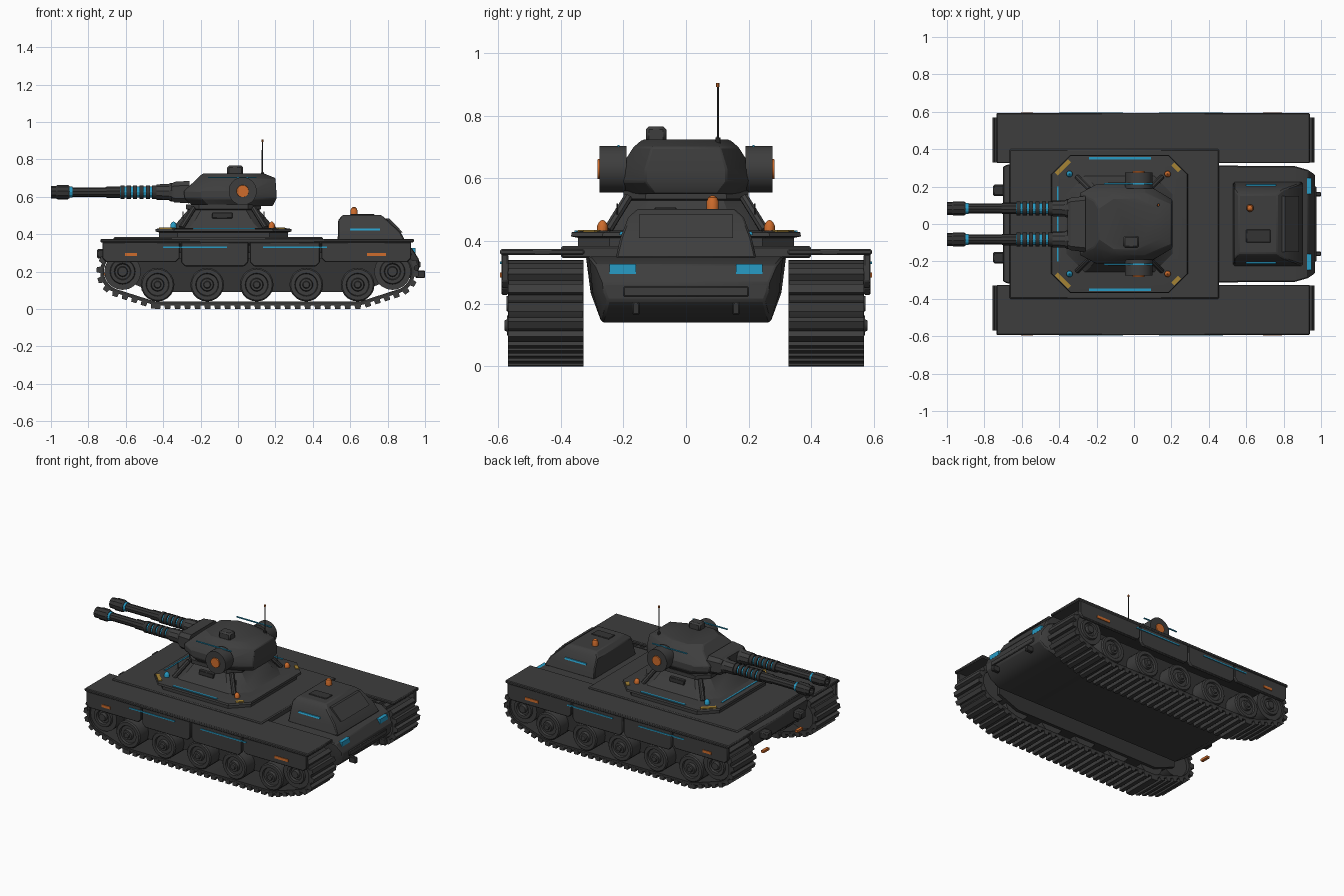
import bpy, bmesh, math
from mathutils import Vector, geometry

if "Cube" in bpy.data.objects:
    bpy.data.objects.remove(bpy.data.objects["Cube"])


def material(name, rgb):
    m = bpy.data.materials.new(name)
    m.diffuse_color = (*rgb, 1)
    m.use_nodes = True
    m.node_tree.nodes["Principled BSDF"].inputs["Base Color"].default_value = m.diffuse_color
    return m


BODY = material("charcoal armour", (0.048, 0.048, 0.048))
DARK = material("dark metal", (0.034, 0.034, 0.034))
BLUE = material("glow blue", (0.02, 0.33, 0.56))
ORANGE = material("signal orange", (0.62, 0.15, 0.025))
YELLOW = material("hazard yellow", (0.38, 0.23, 0.035))


def finish(name, bm, mat, bevel=0):
    bmesh.ops.recalc_face_normals(bm, faces=bm.faces)
    me = bpy.data.meshes.new(name)
    bm.to_mesh(me)
    bm.free()
    me.materials.append(mat)
    ob = bpy.data.objects.new(name, me)
    bpy.context.collection.objects.link(ob)
    if bevel:
        mod = ob.modifiers.new("bevel", 'BEVEL')
        mod.width, mod.segments = bevel, 1
    return ob


def skin(bm, rings, closed=False):
    """Bridge a stack of equal-sized rings; cap the ends unless closed."""
    rows = [[bm.verts.new(p) for p in r] for r in rings]
    n = len(rows[0])
    for a, b in zip(rows, rows[1:] + (rows[:1] if closed else [])):
        for i in range(n):
            bm.faces.new((a[i], a[(i + 1) % n], b[(i + 1) % n], b[i]))
    if not closed:
        bm.faces.new(rows[0])
        bm.faces.new(rows[-1])


def loft(name, rings, mat, bevel=0, closed=False):
    bm = bmesh.new()
    skin(bm, rings, closed)
    return finish(name, bm, mat, bevel)


def rect(x0, x1, y0, y1, z):
    return [(x0, y0, z), (x1, y0, z), (x1, y1, z), (x0, y1, z)]


def box(name, x, y, z, mat, bevel=0):
    return loft(name, [rect(*x, *y, z[0]), rect(*x, *y, z[1])], mat, bevel)


def octagon(cx, hx, hy, c, z):
    q = [(hx, hy - c), (hx - c, hy), (c - hx, hy), (-hx, hy - c),
         (-hx, c - hy), (c - hx, -hy), (hx - c, -hy), (hx, c - hy)]
    return [(cx + x, y, z) for x, y in q]


def lathe(name, start, axis, profile, mat, n=16):
    """Turn a profile of (distance, radius) around an axis."""
    axis = Vector(axis).normalized()
    u = axis.orthogonal().normalized()
    v = axis.cross(u)
    rings = [[Vector(start) + axis * d + r * (u * math.cos(t) + v * math.sin(t))
              for t in (2 * math.pi * (i + .5) / n for i in range(n))]
             for d, r in profile]
    return loft(name, rings, mat)


def side_plate(name, xz, y0, y1, mat, bevel=0):
    return loft(name, [[(x, y, z) for x, z in xz] for y in (y0, y1)], mat, bevel)


# Hull: lengthwise sections of (x, half width bottom, half width top, z bottom, z top)
sections = [(-.70, .27, .31, .25, .335), (-.67, .27, .32, .22, .35), (-.55, .27, .32, .14, .35),
            (.86, .27, .31, .14, .35), (.93, .26, .29, .17, .325), (.968, .25, .265, .21, .265)]
loft("hull", [[(x, -b, z0), (x, b, z0), (x, b + .7 * (t - b), z0 + .45 * (z1 - z0)),
               (x, t, z1), (x, -t, z1), (x, -b - .7 * (t - b), z0 + .45 * (z1 - z0))]
              for x, b, t, z0, z1 in sections], BODY, .006)
box("deck_plate", (-.665, .455), (-.4, .4), (.345, .384), BODY, .006)
box("rear_panel", (.955, .976), (-.2, .2), (.222, .255), BODY, .004)

# Engine housing with slanted sides
loft("engine_housing", [rect(.53, .905, -.225, .225, .345), rect(.535, .87, -.21, .21, .41),
                        rect(.535, .80, -.185, .185, .475), rect(.56, .765, -.155, .155, .503)], BODY, .006)
box("engine_hatch", (.60, .73), (-.10, -.03), (.50, .508), DARK, .003)
loft("engine_rear_panel", [[(x + dx, y, z) for x, y, z in
     ((.874, -.15, .41), (.874, .15, .41), (.80, .15, .485), (.80, -.15, .485))]
     for dx in (-.01, .007)], BODY)
lathe("beacon", (.62, .085, .495), (0, 0, 1), [(0, .02), (.03, .02), (.045, .014), (.051, .004)], ORANGE)


# Track path: convex outline around end wheels and road wheels
ROAD_X = [-.43, -.165, .10, .365, .64]
ENDS = [(-.617, .20), (.826, .20)]


def track_path(grow):
    pts = [(cx + (r + grow) * math.cos(t), cz + (r + grow) * math.sin(t))
           for cx, cz, r in [(*ENDS[0], .10), (*ENDS[1], .10), (ROAD_X[0], .13, .09), (ROAD_X[-1], .13, .09)]
           for t in (2 * math.pi * i / 32 for i in range(32))]
    return [Vector(pts[i]) for i in geometry.convex_hull_2d(pts)]


def belt_ring(path, y):
    return [(p.x, y, p.y) for p in path]


for s, side in ((1, "left"), (-1, "right")):
    outer, inner = track_path(.02), track_path(.0)
    loft(side + "_track_belt", [belt_ring(outer, s * .33), belt_ring(outer, s * .567),
                                belt_ring(inner, s * .567), belt_ring(inner, s * .33)], DARK, closed=True)
    # Raised track pads at even steps along the belt
    bm = bmesh.new()
    step, carry = .0535, 0
    for a, b in zip(outer, outer[1:] + outer[:1]):
        d = b - a
        t = d.normalized()
        out = Vector((t.y, -t.x))
        if out.dot(a - Vector((.1, .18))) < 0:
            out = -out
        while carry < d.length:
            c = a + t * carry
            skin(bm, [[(q.x, s * y, q.y) for q in
                       (c - t * .018 - out * .008, c + t * .018 - out * .008,
                        c + t * .014 + out * .02, c - t * .014 + out * .02)] for y in (.328, .569)])
            carry += step
        carry -= d.length
    finish(side + "_track_pads", bm, BODY)
    # Wheels
    for x in ROAD_X:
        lathe(side + "_road_wheel", (x, s * .35, .13), (0, s, 0),
              [(0, .09), (.208, .09), (.216, .083), (.216, .062), (.203, .058), (.203, .036),
               (.222, .032), (.222, .02), (.23, .016)], BODY, 20)
    for x, z in ENDS:
        lathe(side + "_end_wheel", (x, s * .35, z), (0, s, 0),
              [(0, .098), (.205, .098), (.205, .068), (.218, .064), (.218, .045),
               (.205, .04), (.205, .028), (.224, .024)], BODY, 20)
    side_plate(side + "_suspension_frame", [(-.6, .15), (-.45, .09), (.65, .09), (.8, .15), (.8, .27), (-.6, .27)],
               s * .33, s * .47, DARK)
    # Fender and skirts
    box(side + "_fender", (-.735, .94), sorted((s * .325, s * .594)), (.355, .375), BODY, .005)
    for x0, x1, z0 in ((-.725, -.312, .25), (-.304, .055, .228), (.063, .438, .228), (.446, .925, .25)):
        c = .022
        side_plate(side + "_skirt", [(x0, .358), (x0, z0 + c), (x0 + c, z0), (x1 - c, z0), (x1, z0 + c), (x1, .358)],
                   s * .568, s * .59, BODY, .004)
    for x0, x1 in ((-.40, -.06), (.135, .475)):
        box(side + "_skirt_light", (x0, x1), sorted((s * .588, s * .595)), (.327, .335), BLUE)
    for x0, x1 in ((-.605, -.54), (.69, .79)):
        box(side + "_marker", (x0, x1), sorted((s * .588, s * .595)), (.283, .30), ORANGE)
    # Hull fittings
    box(side + "_tail_light", (.90, .95), sorted((s * .16, s * .245)), (.295, .326), BLUE)
    box(side + "_tow_hook", (.95, 1.0), sorted((s * .148, s * .172)), (.165, .205), DARK, .004)
    box(side + "_headlight", (-.755, -.68), sorted((s * .15, s * .21)), (.27, .32), DARK, .008)
    box(side + "_nose_marker", (-.73, -.71), sorted((s * .15, s * .21)), (.18, .195), ORANGE)
    loft(side + "_engine_light", [[(x, s * (y + dy), z) for x, y, z in
         ((.60, .208, .42), (.76, .208, .42), (.76, .204, .43), (.60, .204, .43))] for dy in (-.006, .006)], BLUE)
    # Turret side drum
    lathe(side + "_turret_drum", (.025, s * .19, .63), (0, s, 0), [(0, .075), (.086, .075)], BODY, 24)
    lathe(side + "_drum_cap", (.025, s * .27, .63), (0, s, 0), [(0, .034), (.013, .032)], ORANGE, 16)
    box(side + "_turret_light", (-.16, .10), sorted((s * .212, s * .219)), (.70, .707), BLUE)
    # Turret base lights, stripes and struts
    box(side + "_base_light", (-.24, .09), sorted((s * .345, s * .357)), (.425, .434), BLUE)
    box(side + "_neck_panel", (-.14, -.03), sorted((s * .19, s * .222)), (.485, .515), DARK, .003)
    for x, mat in ((-.345, BLUE), (.18, ORANGE)):
        lathe(side + "_base_lamp", (x, s * .267, .425), (0, 0, 1),
              [(0, .017), (.025, .017), (.036, .011), (.042, .003)], mat, 12)
    for d, reach in ((-1, .035), (1, .018)):
        a, b = (-.0775 + d * .325, s * .325), (-.0775 + d * .30, s * .30)
        k = Vector((d, -s)) * reach
        e = Vector((d, s)) * .008
        m = Vector((-.0775 + d * .303, s * .303))
        loft(side + "_hazard_stripe", [[(*(m + p), z) for p in (k + e, k - e, -k - e, -k + e)]
                                       for z in (.425, .435)], YELLOW)
        foot = Vector((-.0775 + d * .225, s * .25, .435))
        top = Vector((-.0775 + d * .16, s * .185, .54))
        lathe(side + "_strut", foot, top - foot, [(0, .015), ((top - foot).length, .015)], BODY, 8)
        lathe(side + "_strut_pin", (-.0775 + d * .217, s * .22, .485), (0, 0, 1), [(0, .003), (.035, .003)], DARK, 6)

    # Twin cannon: sleeve, cooling rings, barrel and muzzle
    o = (0, s * .083, .625)
    lathe(side + "_gun_sleeve", o, (-1, 0, 0), [(.27, .05), (.36, .05), (.37, .044), (.435, .042)], BODY, 10)
    lathe(side + "_gun_core", o, (-1, 0, 0), [(.43, .029), (.635, .029)], BLUE, 12)
    for i in range(6):
        x = .437 + i * .034
        lathe(side + "_cooling_ring", o, (-1, 0, 0), [(x, .037), (x + .022, .037)], DARK, 16)
    lathe(side + "_gun_barrel", o, (-1, 0, 0), [(.63, .031), (.70, .031), (.71, .026), (.895, .026)], DARK, 10)
    lathe(side + "_muzzle_glow", o, (-1, 0, 0), [(.885, .03), (.90, .03)], BLUE, 12)
    lathe(side + "_muzzle", o, (-1, 0, 0), [(.90, .033), (.91, .039), (.965, .039), (.972, .034),
                                            (1.0, .034), (1.0, .02), (.96, .02)], DARK, 10)

# Turret base and neck
C = -.0775
loft("turret_base", [octagon(C, .345, .345, .10, .38), octagon(C, .345, .345, .10, .41),
                     octagon(C, .365, .368, .10, .415), octagon(C, .362, .365, .10, .428),
                     octagon(C, .32, .32, .09, .434)], BODY)
box("base_front_light", (C - .335, C - .325), (-.2, .2), (.425, .436), BLUE)
loft("turret_neck", [octagon(C, .29, .26, .10, .43), octagon(C, .25, .235, .09, .46),
                     octagon(C, .19, .19, .07, .53), octagon(C, .20, .20, .07, .535),
                     octagon(C, .20, .20, .07, .56)], BODY)


# Turret body: stacked outlines (z, front x, rear x, front, middle and rear half widths)
def outline(z, xf, xr, a, b, c):
    half = [(xf, a), (xf + .09, b), (xr - .14, b), (xr, c)]
    return [(x, y, z) for x, y in half] + [(x, -y, z) for x, y in reversed(half)]


loft("turret", [outline(*r) for r in (
    (.55, -.24, .185, .13, .19, .10), (.59, -.285, .205, .165, .215, .13), (.63, -.29, .205, .165, .213, .13),
    (.70, -.215, .20, .125, .168, .11), (.724, -.19, .14, .08, .14, .08))], BODY, .005)
loft("mantlet", [[(x, y * w, .625 + h * z) for y, z in
                  ((-1, -.6), (-.85, -1), (.85, -1), (1, -.6), (1, .6), (.85, 1), (-.85, 1), (-1, .6))]
                 for x, w, h in ((-.26, .15, .06), (-.34, .14, .055), (-.355, .13, .045))], BODY)

# Sight and antenna
box("turret_sight", (-.058, .028), (-.128, -.063), (.715, .767), BODY, .01)
lathe("antenna", (.13, .102, .70), (0, 0, 1), [(0, .009), (.03, .009), (.032, .004), (.195, .003)], DARK, 8)
lathe("antenna_tip", (.13, .102, .893), (0, 0, 1), [(0, .006), (.013, .006)], ORANGE, 8)

# Keep hard edges sharp, round parts smooth
for ob in bpy.context.scene.objects:
    ob.select_set(True)
    bpy.context.view_layer.objects.active = ob
bpy.ops.object.shade_smooth_by_angle(angle=math.radians(28))
